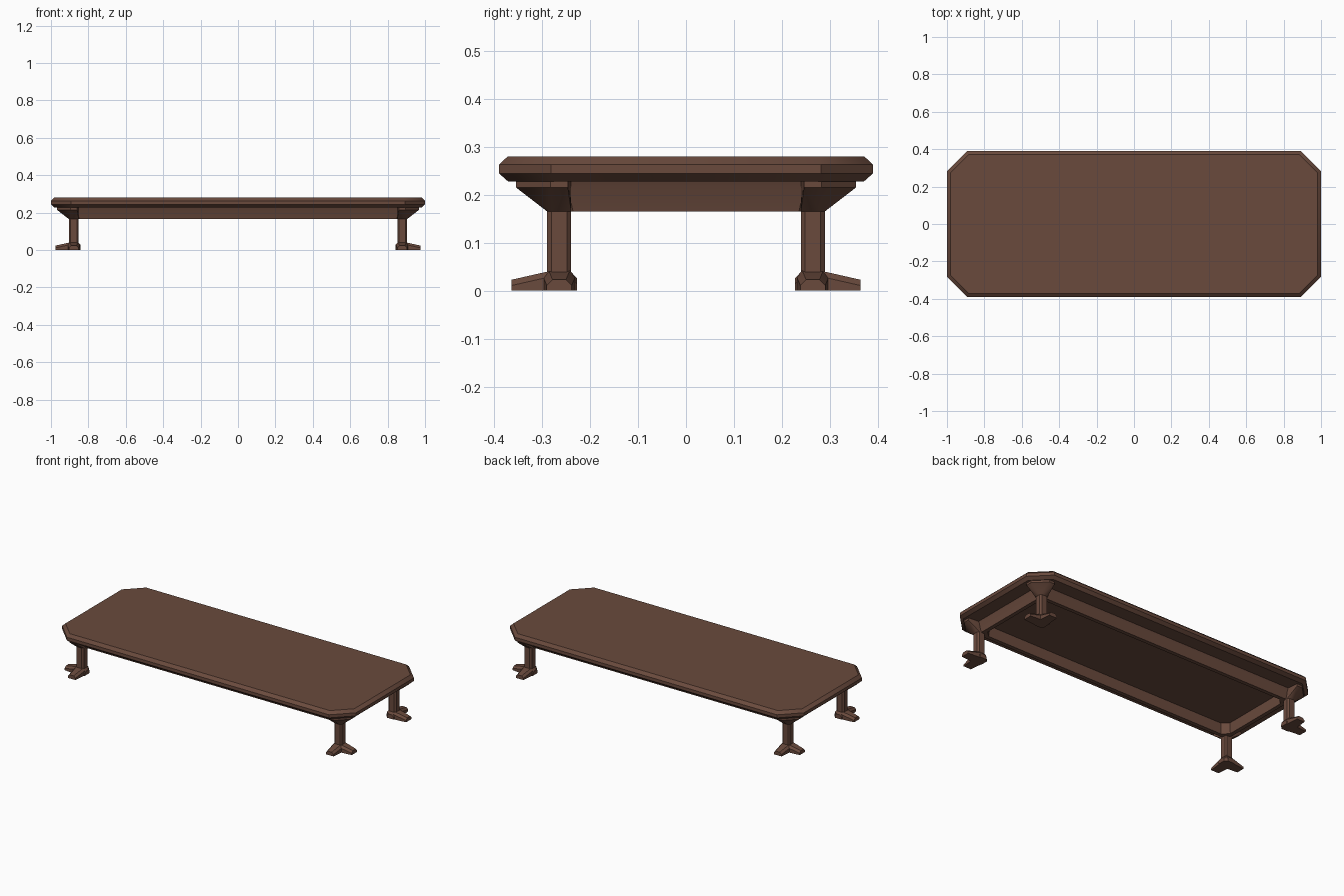
import bpy, bmesh, math
from mathutils import Vector

if "Cube" in bpy.data.objects:
    bpy.data.objects.remove(bpy.data.objects["Cube"])

wood = bpy.data.materials.new("dark brown wood")
wood.diffuse_color = (0.142, 0.068, 0.046, 1)
wood.use_nodes = True
wood.node_tree.nodes["Principled BSDF"].inputs["Base Color"].default_value = wood.diffuse_color

LX, LY = 0.878, 0.264  # leg centre


def finish(name, bm, mirror=False, angle=35):
    bmesh.ops.recalc_face_normals(bm, faces=bm.faces)
    me = bpy.data.meshes.new(name)
    bm.to_mesh(me)
    bm.free()
    me.materials.append(wood)
    ob = bpy.data.objects.new(name, me)
    bpy.context.collection.objects.link(ob)
    if mirror:
        m = ob.modifiers.new("mirror", 'MIRROR')
        m.use_axis = (True, True, False)
    bpy.ops.object.select_all(action='DESELECT')
    ob.select_set(True)
    bpy.context.view_layer.objects.active = ob
    bpy.ops.object.shade_smooth_by_angle(angle=math.radians(angle))
    return ob


def loft(bm, rings, cyclic=False):
    vs = [[bm.verts.new(p) for p in r] for r in rings]
    n = len(vs[0])
    pairs = list(zip(vs, vs[1:]))
    if cyclic:
        pairs.append((vs[-1], vs[0]))
    for a, b in pairs:
        for i in range(n):
            j = (i + 1) % n
            bm.faces.new((a[i], a[j], b[j], b[i]))
    if not cyclic:
        bm.faces.new(vs[0])
        bm.faces.new(vs[-1])


def octagon(a, b, c, z, x=0, y=0):
    pts = [(a, b - c), (a - c, b), (c - a, b), (-a, b - c),
           (-a, c - b), (c - a, -b), (a - c, -b), (a, c - b)]
    return [Vector((x + p, y + q, z)) for p, q in pts]


# Tabletop: clipped corners, bevelled rim
bm = bmesh.new()
loft(bm, [octagon(1 - d, 0.389 - d, 0.108 - 0.586 * d, z)
          for d, z in ((0.018, 0.228), (0, 0.244), (0, 0.263), (0.018, 0.28))])
finish("tabletop", bm)

# Open apron frame under the top
bm = bmesh.new()
loft(bm, [octagon(LX + d, LY + d, 0.035, z)
          for d, z in ((0.024, 0.23), (0.018, 0.215), (0.006, 0.165),
                       (-0.018, 0.165), (-0.024, 0.23))], cyclic=True)
finish("apron_frame", bm)

# Four octagonal posts
bm = bmesh.new()
loft(bm, [octagon(0.026, 0.025, 0.009, z, LX, LY) for z in (0.005, 0.229)])
finish("leg_post", bm, mirror=True)

# Flared corner brackets, spreading outwards in x and y
bm = bmesh.new()
pts = octagon(0.026, 0.025, 0.009, 0.165, LX, LY)
for t, z in ((0.06, 0.208),):
    for s in (-0.022, 0.022):
        pts += [Vector((LX + t, LY + s, z)), Vector((LX + s, LY + t, z))]
pts += octagon(0.026, 0.025, 0.009, 0.229, LX, LY)
for z in (0.215, 0.229):
    for s in (-0.018, 0.018):
        pts += [Vector((LX + 0.09, LY + s, z)), Vector((LX + s, LY + 0.09, z))]
for p in pts:
    bm.verts.new(p)
res = bmesh.ops.convex_hull(bm, input=bm.verts)
loose = [v for v in bm.verts if not v.link_faces]
bmesh.ops.delete(bm, geom=loose, context='VERTS')
finish("leg_bracket", bm, mirror=True)


# Feet: two tapered toes at a right angle
def toe(name, along_x):
    bm = bmesh.new()
    rings = []
    for t, w, h in ((-0.037, 0.022, 0.026), (-0.022, 0.033, 0.042),
                    (0.024, 0.033, 0.040), (0.099, 0.026, 0.023)):
        k = 0.012
        sec = [(-w, 0), (w, 0), (w, h - k), (w - k, h), (k - w, h), (-w, h - k)]
        rings.append([Vector((LX + t, LY + s, z)) if along_x
                      else Vector((LX + s, LY + t, z)) for s, z in sec])
    loft(bm, rings)
    finish(name, bm, mirror=True)


toe("foot_side_toe", True)
toe("foot_front_back_toe", False)
